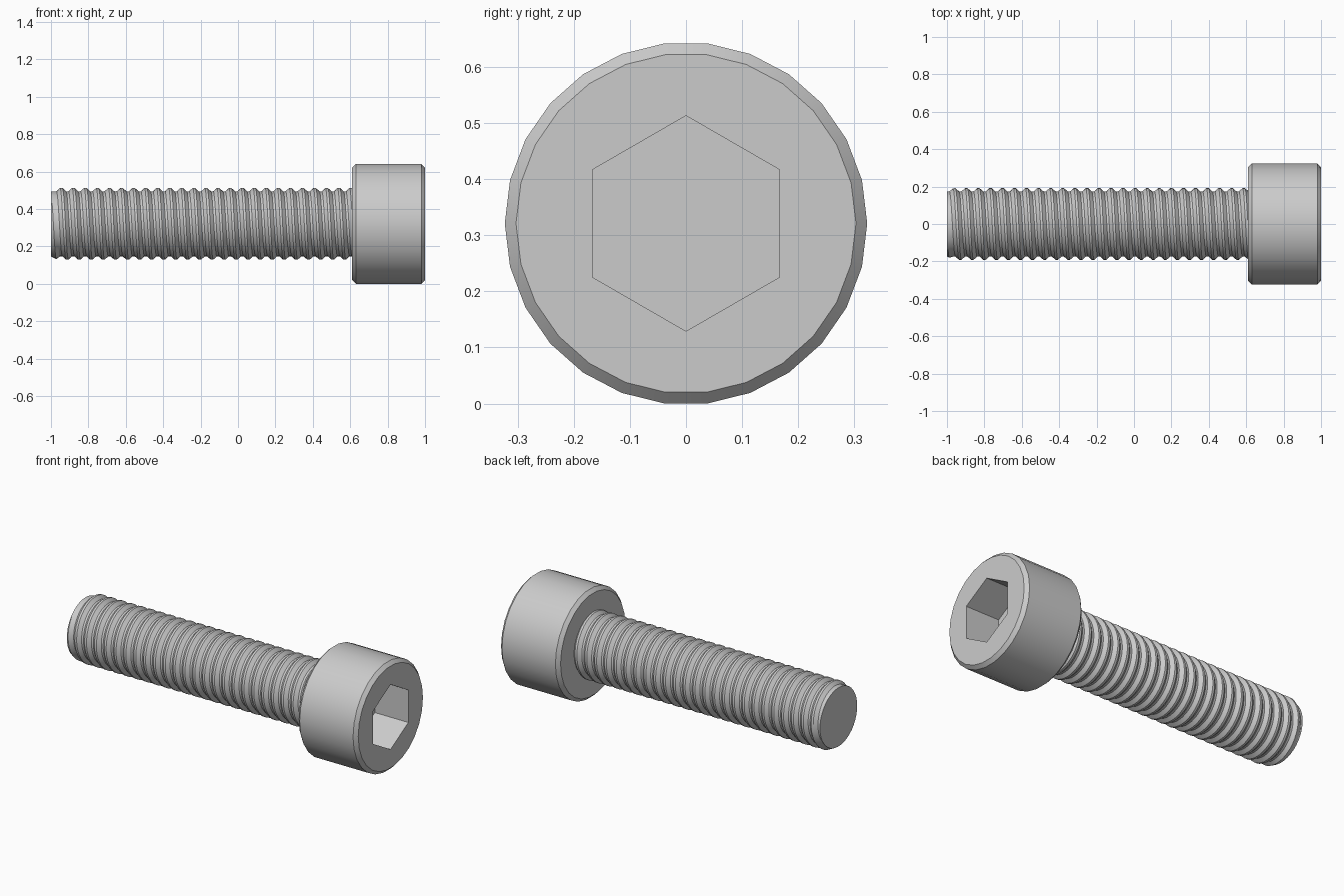
import bpy, bmesh, math

if "Cube" in bpy.data.objects:
    bpy.data.objects.remove(bpy.data.objects["Cube"])

AXIS_Z = 0.321
ROOT, CREST, PITCH = 0.174, 0.192, 0.0645
X0, X1 = -1.0, 0.63          # thread start, end (sunk into head)

steel = bpy.data.materials.new("steel grey")
steel.diffuse_color = (0.6, 0.6, 0.6, 1)
steel.use_nodes = True
steel.node_tree.nodes["Principled BSDF"].inputs["Base Color"].default_value = steel.diffuse_color


def ring(bm, x, r, n, phase=0.0):
    return [bm.verts.new((x, r * math.cos(phase + 2 * math.pi * i / n),
                          AXIS_Z + r * math.sin(phase + 2 * math.pi * i / n)))
            for i in range(n)]


def bridge(bm, a, b):
    n = len(a)
    for i in range(n):
        j = (i + 1) % n
        bm.faces.new((a[i], a[j], b[j], b[i]))


def finish(bm, name):
    bmesh.ops.recalc_face_normals(bm, faces=bm.faces[:])
    me = bpy.data.meshes.new(name)
    bm.to_mesh(me)
    bm.free()
    ob = bpy.data.objects.new(name, me)
    bpy.context.collection.objects.link(ob)
    me.materials.append(steel)
    bpy.ops.object.select_all(action='DESELECT')
    ob.select_set(True)
    bpy.context.view_layer.objects.active = ob
    bpy.ops.object.shade_smooth_by_angle(angle=math.radians(28))
    return ob


# Head: chamfered 26-sided cylinder with a hexagonal socket
bm = bmesh.new()
rings = [ring(bm, x, r, 26) for x, r in
         [(0.61, 0.303), (0.63, 0.323), (0.98, 0.323), (1.0, 0.303)]]
for a, b in zip(rings, rings[1:]):
    bridge(bm, a, b)
bm.faces.new(rings[0])
hex_top = ring(bm, 1.0, 0.192, 6, math.pi / 2)
hex_floor = ring(bm, 0.78, 0.192, 6, math.pi / 2)
bridge(bm, hex_top, hex_floor)
bm.faces.new(hex_floor)
bm.edges.ensure_lookup_table()
rim = [e for e in bm.edges if len(e.link_faces) == 1]
bmesh.ops.triangle_fill(bm, edges=rim, use_beauty=True)
finish(bm, "socket_head")

# Shank: right-handed helical thread, tapering to the root at the tip
bm = bmesh.new()
SEG = 40
profile = [(0.0, ROOT), (0.2, ROOT), (0.5, CREST), (0.7, CREST)]
turns = math.ceil((X1 - X0) / PITCH) + 1
cols = []
for s in range(SEG + 1):
    ang = 2 * math.pi * s / SEG
    col = []
    for k in range(-1, turns):
        for f, r in profile:
            x = X0 + PITCH * (k + f + s / SEG)
            r = min(r, ROOT + max(0.0, x - X0) * 0.5)
            x = min(max(x, X0), X1)
            if x >= X1:
                r = ROOT
            col.append(bm.verts.new((x, r * math.cos(ang), AXIS_Z + r * math.sin(ang))))
    cols.append(col)
for a, b in zip(cols, cols[1:]):
    for i in range(len(a) - 1):
        bm.faces.new((a[i], b[i], b[i + 1], a[i + 1]))
bmesh.ops.remove_doubles(bm, verts=bm.verts[:], dist=1e-5)
bmesh.ops.dissolve_degenerate(bm, dist=1e-6, edges=bm.edges[:])
# Close both ends
bmesh.ops.holes_fill(bm, edges=[e for e in bm.edges if len(e.link_faces) == 1], sides=0)
finish(bm, "threaded_shank")
